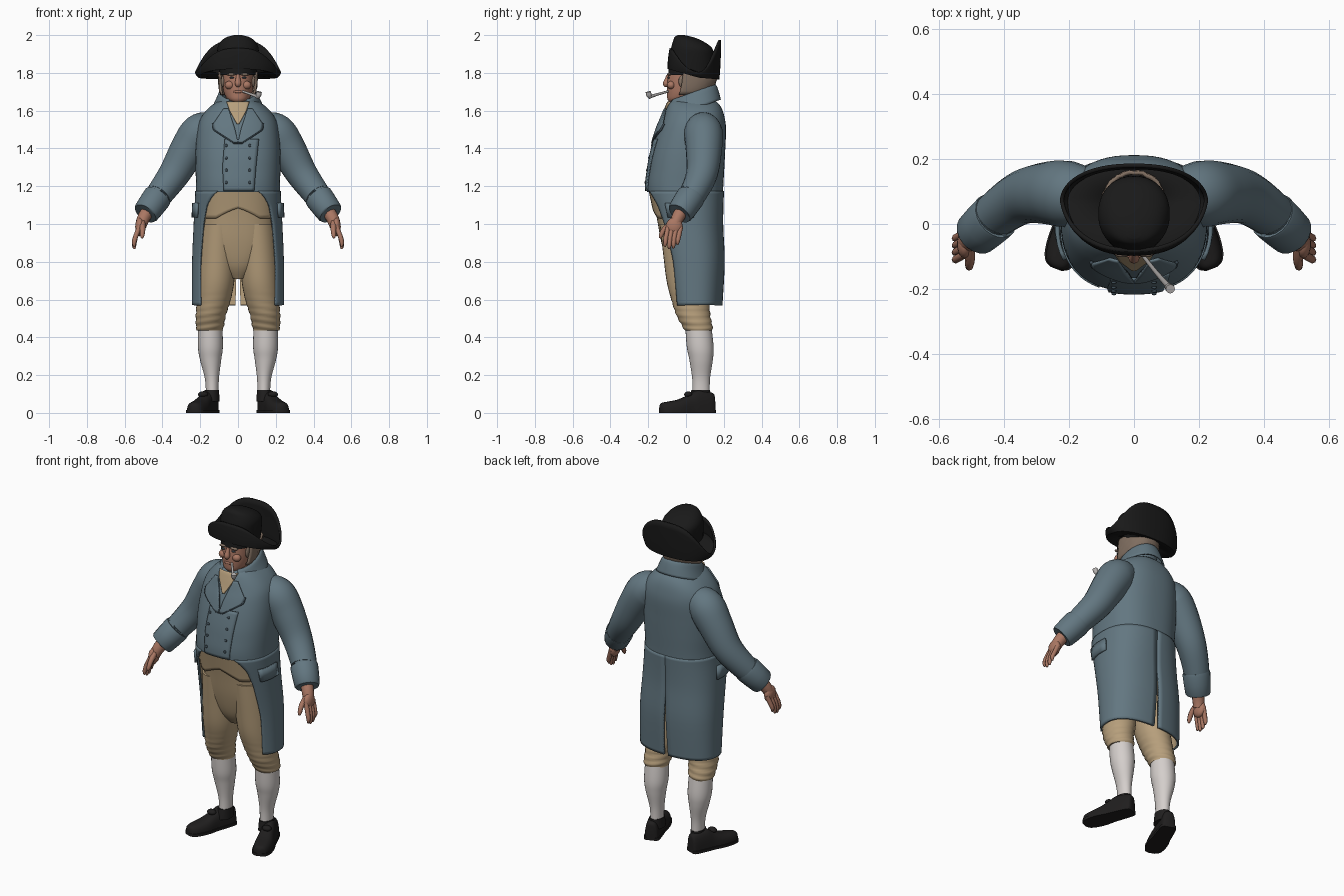
import bpy, bmesh, math
from mathutils import Vector, Matrix

cube = bpy.data.objects.get("Cube")
if cube:
    bpy.data.objects.remove(cube)


def material(name, rgb):
    m = bpy.data.materials.new(name)
    m.use_nodes = True
    m.diffuse_color = (*rgb, 1)
    bsdf = m.node_tree.nodes["Principled BSDF"]
    bsdf.inputs["Base Color"].default_value = (*rgb, 1)
    bsdf.inputs["Roughness"].default_value = 0.8
    return m


BLUE = material("coat blue", (0.125, 0.185, 0.22))
TRIM = material("dark blue", (0.05, 0.075, 0.095))
TAN = material("tan cloth", (0.47, 0.345, 0.2))
WHITE = material("stocking white", (0.66, 0.62, 0.6))
SKIN = material("skin", (0.4, 0.185, 0.125))
HAIR = material("grey brown hair", (0.22, 0.16, 0.12))
FELT = material("hat black", (0.01, 0.01, 0.01))
LEATHER = material("shoe black", (0.014, 0.013, 0.013))
CLAY = material("pipe grey", (0.45, 0.43, 0.42))


def finish(name, bm, mat, mirror=False, thick=0, angle=50):
    bmesh.ops.recalc_face_normals(bm, faces=bm.faces)
    mesh = bpy.data.meshes.new(name)
    bm.to_mesh(mesh)
    bm.free()
    mesh.materials.append(mat)
    mesh.shade_smooth()
    mesh.set_sharp_from_angle(angle=math.radians(angle))
    ob = bpy.data.objects.new(name, mesh)
    bpy.context.collection.objects.link(ob)
    if thick:
        s = ob.modifiers.new("thickness", "SOLIDIFY")
        s.thickness, s.offset = thick, 0
    if mirror:
        m = ob.modifiers.new("mirror", "MIRROR")
        m.use_mirror_merge = False
    return ob


def surface(name, rows, mat, closed=True, caps=True, **kw):
    """Skin a list of point rows."""
    bm = bmesh.new()
    grid = [[bm.verts.new(p) for p in row] for row in rows]
    n = len(grid[0])
    for a, b in zip(grid, grid[1:]):
        for i in range(n if closed else n - 1):
            j = (i + 1) % n
            bm.faces.new((a[i], a[j], b[j], b[i]))
    if closed and caps:
        bm.faces.new(grid[0])
        bm.faces.new(grid[-1])
    return finish(name, bm, mat, **kw)


def smooth(table, k=5):
    """Catmull-Rom resampling of a table."""
    out, last = [], len(table) - 1
    for i in range(last):
        p = [table[max(0, min(last, i + d))] for d in (-1, 0, 1, 2)]
        for s in range(k):
            t = s / k
            out.append([b + 0.5 * t * (c - a + t * (2*a - 5*b + 4*c - d + t * (3*(b - c) + d - a)))
                        for a, b, c, d in zip(*p)])
    return out + [list(table[-1])]


def at(table, z):
    """Linear lookup by first column, ascending."""
    for a, b in zip(table, table[1:]):
        if z <= b[0]:
            t = max(0, (z - a[0]) / (b[0] - a[0]))
            return [u + (v - u) * t for u, v in zip(a, b)]
    return table[-1]


def power(v, e):
    return math.copysign(abs(v) ** e, v)


def ring_point(row, deg, grow=0, n=2.4):
    """Row is z, half width, front y, back y; zero degrees is the front."""
    z, rx, yf, yb = row
    s, c = math.sin(math.radians(deg)), math.cos(math.radians(deg))
    return Vector(((rx + grow) * power(s, 2 / n),
                   (yf + yb) / 2 - ((yb - yf) / 2 + grow) * power(c, 2 / n), z))


def body(name, table, mat, n=2.2, seg=40, k=5, **kw):
    rows = [[ring_point(r, i * 360 / seg, 0, n) for i in range(seg)] for r in smooth(table, k)]
    return surface(name, rows, mat, **kw)


def limb(name, path, mat, seg=20, k=5, **kw):
    """Round tube through x, y, z, radius."""
    pts = smooth(path, k)
    pos = [Vector(p[:3]) for p in pts]
    rows = []
    for i, p in enumerate(pts):
        d = (pos[min(i + 1, len(pos) - 1)] - pos[max(i - 1, 0)]).normalized()
        u = d.cross(Vector((0, 1, 0.2))).normalized()
        v = d.cross(u)
        rows.append([pos[i] + p[3] * (u * math.cos(a) + v * math.sin(a))
                     for a in (j * math.tau / seg for j in range(seg))])
    return surface(name, rows, mat, **kw)


def ball(name, loc, size, mat, **kw):
    bm = bmesh.new()
    bmesh.ops.create_uvsphere(bm, u_segments=14, v_segments=8, radius=1,
                              matrix=Matrix.LocRotScale(Vector(loc), None, Vector(size)))
    return finish(name, bm, mat, **kw)


# Coat body, sampled both for the shell and for everything lying on it
COAT = smooth([(0.57, 0.238, -0.09, 0.188), (0.8, 0.238, -0.12, 0.2), (1.0, 0.23, -0.165, 0.192),
               (1.17, 0.222, -0.206, 0.196), (1.3, 0.225, -0.196, 0.203), (1.4, 0.224, -0.176, 0.208),
               (1.5, 0.215, -0.146, 0.212), (1.56, 0.198, -0.122, 0.205), (1.61, 0.16, -0.104, 0.19),
               (1.645, 0.115, -0.088, 0.165), (1.66, 0.08, -0.06, 0.13)])
surface("coat_body", [[ring_point(at(COAT, 1.17 + 0.49 * i / 40), a) for a in range(0, 360, 6)]
                      for i in range(41)], BLUE, caps=False)

# Cutaway skirts with a back vent, and their lining
EDGE = [(0.57, 52), (0.8, 53), (1.0, 49), (1.1, 43), (1.15, 33), (1.175, 24)]


def skirt(name, mat, grow, thick):
    rows = []
    for i in range(37):
        z = 0.57 + 0.605 * i / 36
        a, b = at(EDGE, z)[1], 180 - max(0, 0.95 - z) * 5
        rows.append([ring_point(at(COAT, z), a + (b - a) * j / 24, grow) for j in range(25)])
    surface(name, rows, mat, closed=False, mirror=True, thick=thick)


skirt("coat_skirt", BLUE, 0, 0.01)
skirt("coat_lining", TAN, -0.009, 0)


def front_y(x, z, n=2.4):
    _, rx, yf, yb = at(COAT, z)
    return (yf + yb) / 2 - (yb - yf) / 2 * max(0, 1 - abs(x / rx) ** n) ** (1 / n)


def patch(name, spans, off, mat, thick=0.008, **kw):
    """Cloth lying on the coat front; spans are z, left x, right x."""
    rows = []
    for i in range(17):
        z = spans[0][0] + (spans[-1][0] - spans[0][0]) * i / 16
        _, a, b = at(spans, z)
        xs = [a + (b - a) * j / 10 for j in range(11)]
        rows.append([(x, front_y(x, z) - off, z) for x in xs])
    surface(name, rows, mat, closed=False, thick=thick, **kw)


patch("breast_panel", [(1.175, -0.075, 0.085), (1.3, -0.082, 0.095), (1.45, -0.07, 0.11)], 0.006, BLUE)
patch("lapel", [(1.43, 0.0, 0.02), (1.5, 0.015, 0.125), (1.53, 0.025, 0.13), (1.61, 0.05, 0.075)],
      0.013, BLUE, mirror=True)
patch("lapel_edge", [(1.424, 0.0, 0.022), (1.496, 0.015, 0.131), (1.53, 0.025, 0.135)],
      0.009, TRIM, mirror=True)
patch("shirt_front", [(1.53, -0.006, 0.006), (1.6, -0.045, 0.045), (1.645, -0.06, 0.06)], 0.007, TAN)
for i in range(4):
    z = 1.22 + 0.065 * i
    ball("coat_button", (0.062, front_y(0.062, z) - 0.012, z), (0.008, 0.005, 0.008), TRIM, mirror=True)

# Pocket flaps on the hips
surface("pocket_flap", [[ring_point(at(COAT, 1.11 - 0.075 * i), 62 + 7 * j, 0.012) for j in range(6)]
                        for i in range(2)], BLUE, closed=False, thick=0.012, mirror=True)

# Turned-down collar, higher at the back
collar = []
for row in smooth([(1.66, 0.085, -0.07, 0.14), (1.725, 0.088, -0.075, 0.145), (1.735, 0.096, -0.085, 0.155),
                   (1.70, 0.112, -0.1, 0.168), (1.65, 0.135, -0.115, 0.18)], 3):
    pts = [ring_point(row, 28 + 8 * j, 0, 2.1) for j in range(39)]
    collar.append([p + Vector((0, 0, (p.y - 0.16) * 0.36)) for p in pts])
surface("collar", collar, BLUE, closed=False, thick=0.01)

# Sleeves, cuffs and hands
limb("sleeve", [(0.13, 0.09, 1.515, 0.08), (0.2, 0.092, 1.485, 0.102), (0.26, 0.095, 1.4, 0.097),
                (0.335, 0.085, 1.27, 0.084), (0.41, 0.04, 1.165, 0.073), (0.475, -0.02, 1.075, 0.064)],
     BLUE, mirror=True)
limb("cuff", [(0.425, 0.025, 1.145, 0.072), (0.43, 0.021, 1.138, 0.077), (0.485, -0.03, 1.062, 0.07),
              (0.488, -0.033, 1.058, 0.06)], BLUE, k=2, mirror=True)
limb("wrist", [(0.465, -0.01, 1.09, 0.036), (0.5, -0.045, 1.03, 0.034), (0.515, -0.06, 0.99, 0.03)],
     SKIN, seg=12, mirror=True)
ball("palm", (0.52, -0.062, 0.985), (0.025, 0.045, 0.05), SKIN, mirror=True)
for i in range(4):
    y, drop = -0.094 + 0.022 * i, (0.012, 0, 0.004, 0.022)[i]
    limb("finger", [(0.522, y, 0.985, 0.013), (0.543, y - 0.012, 0.93, 0.013),
                    (0.55, y - 0.016, 0.885 + drop, 0.011), (0.547, y - 0.017, 0.868 + drop, 0.005)],
         SKIN, seg=8, k=2, mirror=True)
limb("thumb", [(0.507, -0.07, 1.01, 0.017), (0.505, -0.112, 0.975, 0.015), (0.507, -0.132, 0.94, 0.012),
               (0.508, -0.137, 0.925, 0.005)], SKIN, seg=8, k=2, mirror=True)

# Breeches and waistcoat
PELVIS = [(0.71, 0.04, -0.05, 0.06), (0.78, 0.11, -0.095, 0.1), (0.9, 0.185, -0.13, 0.14),
          (1.05, 0.195, -0.158, 0.16), (1.2, 0.2, -0.19, 0.17)]
body("breeches_seat", PELVIS, TAN, n=2.4)
SEAT = smooth(PELVIS)
vest = []
for i in range(9):
    row = []
    for j in range(-12, 13):
        hem = 1.085 - 0.055 * min(1, abs(j) / 5)
        row.append(ring_point(at(SEAT, hem + (1.195 - hem) * i / 8), j * 6, 0.008))
    vest.append(row)
surface("waistcoat", vest, TAN, closed=False, thick=0.01)


def leg(name, table, mat, ripple=0):
    """Rows are z, centre x, centre y, half width, half depth."""
    rows = []
    for z, cx, cy, rx, ry in smooth(table, 6):
        row = []
        for j in range(28):
            a = j * math.tau / 28
            g = 1 + ripple * math.sin(z * 170 + 2 * math.sin(a)) * max(0, min(1, (0.65 - z) * 8))
            row.append((cx + rx * g * math.sin(a), cy - ry * g * math.cos(a), z))
        rows.append(row)
    surface(name, rows, mat, mirror=True)


leg("breeches_leg", [(1.0, 0.1, 0, 0.1, 0.14), (0.85, 0.108, 0, 0.1, 0.122), (0.7, 0.116, 0.005, 0.097, 0.108),
                     (0.6, 0.128, 0.022, 0.09, 0.1), (0.52, 0.143, 0.038, 0.08, 0.09),
                     (0.46, 0.149, 0.06, 0.074, 0.08), (0.435, 0.149, 0.066, 0.068, 0.072)], TAN, 0.03)
leg("stocking", [(0.46, 0.147, 0.065, 0.064, 0.069), (0.35, 0.146, 0.075, 0.066, 0.071),
                 (0.28, 0.145, 0.08, 0.056, 0.062), (0.18, 0.138, 0.08, 0.037, 0.047),
                 (0.08, 0.136, 0.08, 0.033, 0.046)], WHITE)

# Shoes, toes turned out
LAST = smooth([(0, 0.022, 0.085), (0.05, 0.038, 0.1), (0.3, 0.044, 0.112), (0.45, 0.046, 0.09),
               (0.65, 0.053, 0.064), (0.85, 0.048, 0.052), (0.96, 0.034, 0.045), (1, 0.012, 0.03)], 4)
heel, toe = Vector((0.132, 0.148, 0)), Vector((0.24, -0.138, 0))
side = (toe - heel).normalized().cross(Vector((0, 0, 1)))
shoe, sole = [], []
for t, w, h in LAST:
    mid = heel.lerp(toe, t)
    shoe.append([mid + side * w * power(math.cos(a), 0.7) + Vector((0, 0, 0.008 + h * power(math.sin(a), 0.8)))
                 for a in (math.pi * j / 14 for j in range(15))])
    sole.append([mid + side * (w + 0.005) * s + Vector((0, 0, z)) for s, z in ((1, 0), (1, 0.016), (-1, 0.016), (-1, 0))])
surface("shoe", shoe, LEATHER, mirror=True)
surface("shoe_sole", sole, LEATHER, mirror=True)
leg("shoe_collar", [(0.06, 0.14, 0.075, 0.042, 0.056), (0.12, 0.138, 0.078, 0.038, 0.05)], LEATHER)
ball("shoe_buckle", (0.185, 0.012, 0.098), (0.028, 0.022, 0.016), LEATHER, mirror=True)

# Head, neck and face
HEAD = [(1.642, 0.03, -0.085, 0.0), (1.66, 0.055, -0.098, 0.04), (1.69, 0.073, -0.1, 0.1),
        (1.73, 0.081, -0.1, 0.13), (1.78, 0.084, -0.096, 0.145), (1.85, 0.084, -0.085, 0.14)]
body("head", HEAD, SKIN)
body("neck", [(1.58, 0.07, -0.05, 0.12), (1.72, 0.065, -0.04, 0.11)], SKIN)
body("neckcloth", [(1.58, 0.075, -0.085, 0.12), (1.615, 0.078, -0.09, 0.12), (1.648, 0.07, -0.07, 0.115)], WHITE)
limb("nose", [(0, -0.092, 1.79, 0.009), (0, -0.1, 1.765, 0.013), (0, -0.105, 1.742, 0.017),
              (0, -0.097, 1.732, 0.01)], SKIN, seg=12)
ball("brow", (0.036, -0.09, 1.792), (0.026, 0.012, 0.007), HAIR, mirror=True)
ball("eye", (0.034, -0.0925, 1.775), (0.013, 0.006, 0.005), TRIM, mirror=True)
ball("cheek", (0.045, -0.078, 1.735), (0.026, 0.022, 0.022), SKIN, mirror=True)
ball("lips", (0, -0.098, 1.7), (0.026, 0.007, 0.007), SKIN)
ball("ear", (0.088, 0.03, 1.745), (0.012, 0.02, 0.03), SKIN, mirror=True)
SKULL = smooth(HEAD)
surface("hair", [[ring_point(at(SKULL, 1.685 + 0.02 * i), 74 + 212 * j / 30, 0.012 + 0.004 * (i + j) % 0.006, 2.2)
                  for j in range(31)] for i in range(7)], HAIR, closed=False, thick=0.012)
ball("sideburn", (0.08, -0.02, 1.755), (0.01, 0.02, 0.032), HAIR, mirror=True)

# Clay pipe
limb("pipe_stem", [(0.022, -0.09, 1.703, 0.006), (0.065, -0.145, 1.688, 0.007), (0.104, -0.19, 1.674, 0.009)],
     CLAY, seg=10)
limb("pipe_bowl", [(0.103, -0.188, 1.668, 0.009), (0.109, -0.196, 1.682, 0.014), (0.112, -0.2, 1.7, 0.014)],
     CLAY, seg=12)

# Two-cornered hat: crown sloping to the rear inside an upturned brim
body("hat_crown", [(1.79, 0.097, -0.095, 0.145), (1.89, 0.108, -0.085, 0.148), (1.935, 0.108, -0.078, 0.135),
                   (1.97, 0.088, -0.068, 0.085), (1.99, 0.058, -0.06, 0.035), (2.0, 0.02, -0.045, -0.01)], FELT)
brim = []
for level in range(8):
    row = []
    for j in range(64):
        a = j * math.tau / 64
        s, c = math.sin(a), math.cos(a)
        front, rise = max(0, c), 1 - abs(s) ** 2.6
        low = 1.78 + 0.045 * front - 0.01 * max(0, -c)
        high = 1.805 + (0.125 if c > 0 else 0.17) * rise
        t = max(0, level - 1) / 6
        scale = 0.42 if level == 0 else 0.93 + 0.07 * math.sin(t * 1.57) - 0.14 * front * t
        y = 0.07 - c * (0.175 if c > 0 else 0.11)
        row.append((0.222 * power(s, 0.85) * scale, 0.07 + (y - 0.07) * scale,
                    low + (high - low) * t + (0.012 if level == 0 else 0)))
    brim.append(row)
surface("hat_brim", brim, FELT, caps=False, thick=0.012)
